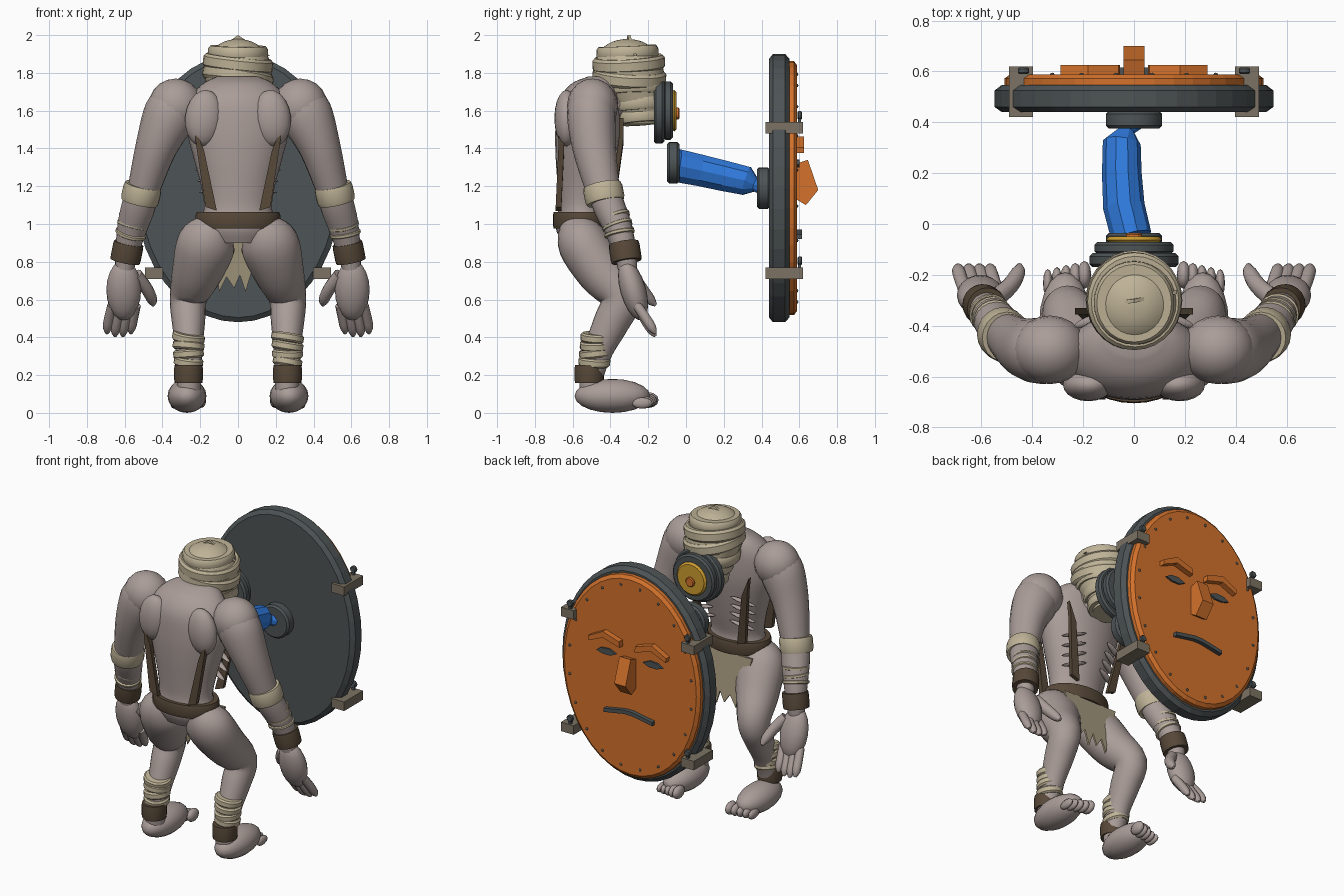
import bpy, bmesh, math, random
from mathutils import Vector, Matrix, Euler

if "Cube" in bpy.data.objects:
    bpy.data.objects.remove(bpy.data.objects["Cube"])

random.seed(4)


def material(name, rgb):
    m = bpy.data.materials.new(name)
    m.diffuse_color = (*rgb, 1)
    m.use_nodes = True
    m.node_tree.nodes["Principled BSDF"].inputs["Base Color"].default_value = m.diffuse_color
    return m


SKIN = material("grey skin", (0.40, 0.335, 0.315))
BANDAGE = material("bandage", (0.52, 0.45, 0.31))
CLOTH = material("dull cloth", (0.38, 0.32, 0.21))
LEATHER = material("brown leather", (0.095, 0.065, 0.04))
IRON = material("dark iron", (0.075, 0.088, 0.092))
ORANGE = material("orange paint", (0.66, 0.17, 0.025))
BLUE = material("blue hose", (0.03, 0.20, 0.74))
YELLOW = material("yellow glass", (0.62, 0.34, 0.03))
STEEL = material("clamp metal", (0.20, 0.17, 0.125))


def finish(name, bm, mat, angle=40):
    bmesh.ops.recalc_face_normals(bm, faces=bm.faces)
    me = bpy.data.meshes.new(name)
    bm.to_mesh(me)
    bm.free()
    me.materials.append(mat)
    if angle:
        for p in me.polygons:
            p.use_smooth = True
        me.set_sharp_from_angle(angle=math.radians(angle))
    ob = bpy.data.objects.new(name, me)
    bpy.context.collection.objects.link(ob)
    return ob


def catmull(rows, steps):
    out = []
    for i in range(len(rows) - 1):
        a, b, c, d = (rows[min(max(i + k, 0), len(rows) - 1)] for k in (-1, 0, 1, 2))
        for s in range(steps):
            t = s / steps
            out.append([0.5 * (2 * q + (r - p) * t + (2 * p - 5 * q + 4 * r - w) * t * t
                               + (3 * q - p - 3 * r + w) * t ** 3)
                        for p, q, r, w in zip(a, b, c, d)])
    return out + [rows[-1]]


def loft(name, rows, mat, axis=None, n=20, steps=1, angle=40):
    """Skin elliptical rings (x, y, z, rx, ry) along their path, or along a fixed axis."""
    rows = catmull(rows, steps)
    pts = [Vector(r[:3]) for r in rows]
    bm = bmesh.new()
    rings = []
    for i, r in enumerate(rows):
        t = Vector(axis) if axis else pts[min(i + 1, len(pts) - 1)] - pts[max(i - 1, 0)]
        t.normalize()
        u = (Vector((1, 0, 0)) - t * t.x).normalized()
        v = t.cross(u)
        rings.append([bm.verts.new(pts[i] + u * r[3] * math.cos(a) + v * r[4] * math.sin(a))
                      for a in (2 * math.pi * k / n for k in range(n))])
    for a, b in zip(rings, rings[1:]):
        for k in range(n):
            bm.faces.new((a[k], a[(k + 1) % n], b[(k + 1) % n], b[k]))
    bm.faces.new(rings[0])
    bm.faces.new(rings[-1])
    return finish(name, bm, mat, angle)


def ball(name, loc, radii, mat, rot=(0, 0, 0), seg=20):
    bm = bmesh.new()
    mx = Matrix.Translation(loc) @ Euler(rot).to_matrix().to_4x4() @ Matrix.Diagonal((*radii, 1))
    bmesh.ops.create_uvsphere(bm, u_segments=seg, v_segments=seg // 2, radius=1, matrix=mx)
    return finish(name, bm, mat, 60)


def box(name, loc, size, mat):
    bm = bmesh.new()
    bmesh.ops.create_cube(bm, size=1, matrix=Matrix.Translation(loc) @ Matrix.Diagonal((*size, 1)))
    return finish(name, bm, mat, 0)


def prism(name, pts, depth, mat):
    """Extrude a closed outline of 3D points by a depth vector."""
    bm = bmesh.new()
    f = bm.faces.new([bm.verts.new(p) for p in pts])
    new = bmesh.ops.extrude_face_region(bm, geom=[f])["geom"]
    bmesh.ops.translate(bm, vec=depth, verts=[g for g in new if isinstance(g, bmesh.types.BMVert)])
    return finish(name, bm, mat, 0)


def band(name, c, rx, ry, h, mat, axis=(0, 0, 1), bulge=0.9, n=20):
    """Barrel shaped strip wrapped around a limb."""
    a = Vector(axis).normalized()
    rows = [(*(Vector(c) + a * h * k), rx * s, ry * s)
            for k, s in ((-.5, bulge), (-.3, 1), (.3, 1), (.5, bulge))]
    return loft(name, rows, mat, axis, n)


def disc(name, c, r, y0, y1, mat, n=24, bevel=0.012):
    x, z = c
    return loft(name, [(x, y0, z, r - bevel, r - bevel), (x, y0 + bevel, z, r, r),
                       (x, y1 - bevel, z, r, r), (x, y1, z, r - bevel, r - bevel)],
                mat, (0, 1, 0), n, 1, 30)


# Torso, pelvis and belt
loft("torso", [(0, -.585, .90, .13, .07), (0, -.55, .98, .21, .14), (0, -.55, 1.08, .18, .125),
               (0, -.54, 1.2, .195, .14), (0, -.53, 1.35, .235, .16), (0, -.52, 1.5, .27, .172),
               (0, -.51, 1.65, .26, .165), (0, -.48, 1.74, .19, .13), (0, -.45, 1.78, .11, .07)],
     SKIN, (0, 0, 1), 28, 4, 60)
loft("neck", [(0, -.45, 1.62, .12, .12), (0, -.3, 1.7, .11, .11)], SKIN)
band("belt", (0, -.55, 1.02), .225, .155, .085, LEATHER, bulge=.97, n=28)

# Wrapped head
loft("head", [(0, -.24, 1.53, .09, .10), (0, -.245, 1.6, .125, .13), (0, -.27, 1.68, .15, .16),
              (0, -.30, 1.78, .178, .184), (0, -.305, 1.85, .172, .178), (0, -.31, 1.92, .14, .143),
              (0, -.31, 1.965, .075, .08), (0, -.31, 1.98, .01, .01)], BANDAGE, (0, 0, 1), 28, 3, 60)
for i, (y, z, r) in enumerate([(-.24, 1.57, .125), (-.25, 1.64, .145), (-.28, 1.71, .172),
                               (-.3, 1.78, .189), (-.303, 1.85, .186), (-.31, 1.905, .158)]):
    band(f"head_wrap_{i}", (0, y, z), r, r + .006, .075, BANDAGE,
         (random.uniform(-.2, .2), random.uniform(-.1, .1), 1), .93, 28)
prism("head_flap", [(-.17, -.33, 1.88), (0, -.31, 2.0), (.17, -.275, 1.89)], (0, .015, 0), BANDAGE)

# Breathing filter and hose to the shield
disc("filter_base", (0, 1.6), .175, -.17, -.115, IRON)
disc("filter_rim", (0, 1.6), .155, -.12, -.07, IRON)
disc("filter_glass", (0, 1.6), .11, -.075, -.05, YELLOW)
disc("filter_button", (0, 1.585), .032, -.055, -.035, ORANGE, 12, .006)
disc("hose_coupling", (0, 1.325), .11, -.10, -.035, IRON)
disc("shield_coupling", (0, 1.19), .11, .375, .445, IRON)
loft("hose", [(-.01, -.05, 1.31, .08, .092), (-.04, .07, 1.285, .082, .088),
              (-.048, .2, 1.255, .078, .085), (-.048, .32, 1.228, .075, .08),
              (-.025, .37, 1.205, .03, .035), (0, .41, 1.2, .05, .05)], BLUE, n=10, angle=0)

# Oval shield: iron body and painted front
def oval(name, prof, mat):
    loft(name, [(0, y, 1.19, a, b) for y, a, b in prof], mat, (0, 1, 0), 40, 1, 0)


oval("shield_body", [(.44, .52, .685), (.46, .548, .71), (.525, .548, .71), (.547, .52, .685)], IRON)
oval("shield_front", [(.54, .51, .672), (.572, .51, .672), (.588, .488, .65)], ORANGE)
for i in range(20):
    a = math.tau * (i + .5) / 20
    ball("shield_rivet", (.455 * math.cos(a), .588, 1.19 + .61 * math.sin(a)), (.009, .007, .009), IRON, seg=8)

# Painted face in relief
for s in (-1, 1):
    prism("brow", [(s * x, .585, z) for x, z in ((.055, 1.385), (.06, 1.425), (.18, 1.462), (.29, 1.405),
                                               (.285, 1.375), (.18, 1.42))], (0, .04, 0), ORANGE)
    prism("eye", [(s * x, .585, z) for x, z in ((.10, 1.32), (.15, 1.342), (.21, 1.338), (.245, 1.315),
                                              (.20, 1.30), (.14, 1.30))], (0, .015, 0), IRON)
prism("nose", [(-.042, y, z) for y, z in ((.585, 1.32), (.645, 1.34), (.70, 1.18), (.635, 1.10), (.585, 1.13))],
      (.084, 0, 0), ORANGE)
prism("mouth", [(x, .585, z) for x, z in ((-.18, .92), (-.18, .945), (-.03, .972), (.03, .972), (.18, .945),
                                        (.18, .92), (.03, .946), (-.03, .946))], (0, .03, 0), IRON)

# Loin cloth with ragged hem
hem = [(.20, .98), (.17, .84), (.13, .86), (.10, .70), (.07, .74), (.04, .64), (.01, .73), (-.02, .66),
       (-.06, .72), (-.10, .64), (-.12, .80), (-.16, .82), (-.20, .98)]
prism("loin_cloth", [(x, -.385 - x * x, z) for x, z in hem], (0, .012, 0), CLOTH)

# Paired parts
for s in (-1, 1):
    ball("shoulder_blade", (s * .18, -.632, 1.56), (.1, .065, .15), SKIN, (0, s * -.1, 0))
    ball("shoulder", (s * .33, -.495, 1.625), (.145, .135, .145), SKIN)
    loft("upper_arm", [(s * .31, -.50, 1.68, .11, .11), (s * .36, -.50, 1.58, .14, .13),
                       (s * .435, -.485, 1.40, .11, .115), (s * .50, -.44, 1.18, .085, .09)], SKIN, steps=4)
    loft("forearm", [(s * .495, -.45, 1.22, .08, .085), (s * .525, -.41, 1.1, .09, .085),
                     (s * .56, -.36, .98, .08, .075), (s * .59, -.32, .84, .06, .06),
                     (s * .60, -.31, .76, .05, .05)], SKIN, steps=4)
    band("elbow_wrap", (s * .512, -.435, 1.16), .102, .105, .095, BANDAGE, (s * -.22, -.2, 1), .95)
    for i in range(3):
        z = .95 + i * .045
        band("forearm_wrap", (s * (.585 - .22 * (z - .87)), -.33 - .28 * (z - .87), z), .083, .081, .022, BANDAGE,
             (s * random.uniform(-.3, -.1), random.uniform(-.4, -.1), 1))
    band("wrist_cuff", (s * .588, -.322, .85), .081, .082, .10, LEATHER, (s * -.2, -.15, 1), .97)
    # Hand with curled fingers
    ball("palm", (s * .605, -.28, .65), (.092, .068, .165), SKIN, (.28, 0, 0))
    for i in range(4):
        x, d = .54 + .042 * i, .015 * (i in (0, 3))
        loft("finger", [(s * x, -.26, .57, .026, .026), (s * (x + .015), -.215, .49 + d, .027, .027),
                        (s * (x + .025), -.18, .435 + d, .025, .025),
                        (s * (x + .027), -.162, .405 + d, .008, .008)], SKIN, n=10, steps=2)
    loft("thumb", [(s * .54, -.29, .73, .035, .04), (s * .485, -.24, .66, .033, .035),
                   (s * .455, -.19, .60, .028, .028), (s * .45, -.16, .57, .009, .009)], SKIN, n=12, steps=3)
    # Bent leg
    loft("leg", [(s * .12, -.57, .99, .10, .10), (s * .165, -.545, .90, .155, .135),
                 (s * .215, -.45, .75, .135, .13), (s * .262, -.345, .61, .10, .105),
                 (s * .262, -.395, .48, .088, .095), (s * .26, -.46, .34, .072, .078),
                 (s * .26, -.50, .2, .065, .065), (s * .26, -.50, .1, .06, .06)], SKIN, n=24, steps=4)
    for i in range(4):
        z = .27 + i * .043
        band("shin_wrap", (s * .262, -.485 + .08 * (z - .27), z), .078 + .003 * i, .084, .046, BANDAGE,
             (random.uniform(-.2, .2), random.uniform(-.2, .1), 1), .88)
    band("ankle_cuff", (s * .262, -.512, .207), .076, .078, .095, LEATHER, bulge=.97)
    # Foot and toes
    ball("foot", (s * .27, -.39, .09), (.103, .20, .09), SKIN)
    for i in range(5):
        ball("toe", (s * (.195 + .036 * i), -.2 - .008 * i, .068 - .004 * i),
             (.027 - .002 * i, .055, .042 - .003 * i), SKIN, seg=12)
    # Leather straps on back and chest
    for nm, y0, y1, zt, d in (("back_strap", -.675, -.69, 1.52, .03), ("chest_strap", -.355, -.405, 1.56, .025)):
        prism(nm, [(s * .232, y0, zt), (s * .18, y0, zt - .13), (s * .112, y1, 1.07), (s * .172, y1, 1.09),
                   (s * .222, y0, zt - .10)], (0, d, 0), LEATHER)
    # Ribs showing at the chest
    for i in range(4):
        z = 1.19 + .06 * i
        ball("rib", (s * (.13 + .01 * i), -.412 + .012 * i, z), (.085, .02, .012), SKIN, (0, s * .3, s * -.35), 12)
    # Shield clamps with bolts
    for z in (1.51, .74):
        box("clamp", (s * .445, .52, z), (.095, .20, .06), STEEL)
        disc("clamp_bolt", (s * .435, z + .065), .022, .59, .615, IRON, 12, .005)
        box("bolt_plate", (s * .435, .60, z + .035), (.02, .015, .05), IRON)
